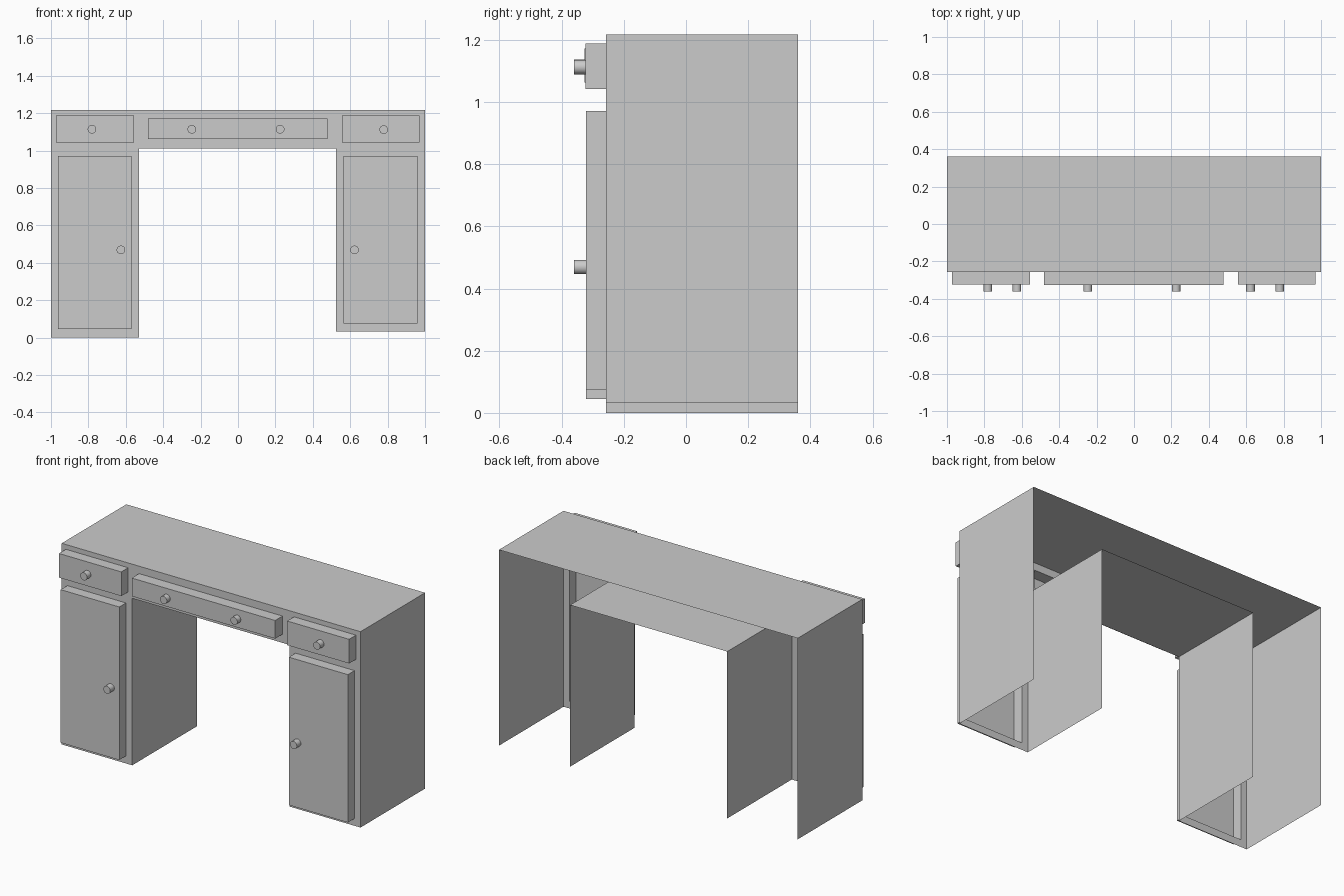
import bpy, math

if "Cube" in bpy.data.objects:
    bpy.data.objects.remove(bpy.data.objects["Cube"])

FRONT, BACK, TOP, MID = -0.257, 0.36, 1.217, 1.01
LEFT_IN, RIGHT_IN = -0.528, 0.524
LEFT_FOOT, RIGHT_FOOT = 0.0, 0.032


def make_mesh(name, verts, faces):
    mesh = bpy.data.meshes.new(name)
    mesh.from_pydata(verts, [], faces)
    mesh.update()
    obj = bpy.data.objects.new(name, mesh)
    bpy.context.collection.objects.link(obj)
    return obj


def strip(name, profile):
    """Sweep an x-z profile from the front to the open back as a thin sheet."""
    n = len(profile)
    verts = [(x, y, z) for y in (FRONT, BACK) for x, z in profile]
    return make_mesh(name, verts, [(i, i + 1, n + i + 1, n + i) for i in range(n - 1)])


def ring(x0, x1, z0, z1, y):
    return [(x0, y, z0), (x1, y, z0), (x1, y, z1), (x0, y, z1)]


def raised_front(name, cell, panel, depth):
    """Front frame with a hollow panel extruded out of it."""
    verts = ring(*cell, FRONT) + ring(*panel, FRONT) + ring(*panel, depth)
    faces = [(a + i, a + (i + 1) % 4, a + 4 + (i + 1) % 4, a + 4 + i)
             for a in (0, 4) for i in range(4)]
    return make_mesh(name, verts, faces + [(8, 9, 10, 11)])


def knob(name, x, z, start):
    end = -0.36
    bpy.ops.mesh.primitive_cylinder_add(
        vertices=24, radius=0.023, depth=start - end,
        location=(x, (start + end) / 2, z), rotation=(math.pi / 2, 0, 0))
    bpy.context.object.name = name
    bpy.ops.object.shade_smooth_by_angle()


# Thin-walled carcass: outer sides with top, inner sides with kneehole ceiling
strip("outer_shell", [(1, RIGHT_FOOT), (1, TOP), (-1, TOP), (-1, LEFT_FOOT)])
strip("kneehole_shell", [(LEFT_IN, LEFT_FOOT), (LEFT_IN, MID),
                         (RIGHT_IN, MID), (RIGHT_IN, RIGHT_FOOT)])

# Door and drawer fronts: name, frame cell, raised panel, front depth
fronts = [
    ("left_door", (-1, LEFT_IN, LEFT_FOOT, MID), (-0.962, -0.57, 0.045, 0.971), -0.321),
    ("right_door", (RIGHT_IN, 1, RIGHT_FOOT, MID), (0.565, 0.96, 0.076, 0.971), -0.321),
    ("left_drawer", (-1, LEFT_IN, MID, TOP), (-0.972, -0.555, 1.042, 1.188), -0.323),
    ("right_drawer", (RIGHT_IN, 1, MID, TOP), (0.555, 0.97, 1.042, 1.188), -0.323),
    ("centre_drawer", (LEFT_IN, RIGHT_IN, MID, TOP), (-0.482, 0.478, 1.062, 1.172), -0.327),
]
for front in fronts:
    raised_front(*front)

# Round knobs
for name, x, z, y in [
    ("left_drawer_knob", -0.781, 1.114, -0.323),
    ("right_drawer_knob", 0.779, 1.112, -0.323),
    ("centre_drawer_knob_left", -0.247, 1.114, -0.327),
    ("centre_drawer_knob_right", 0.225, 1.114, -0.327),
    ("left_door_knob", -0.626, 0.469, -0.321),
    ("right_door_knob", 0.623, 0.469, -0.321),
]:
    knob(name, x, z, y)
